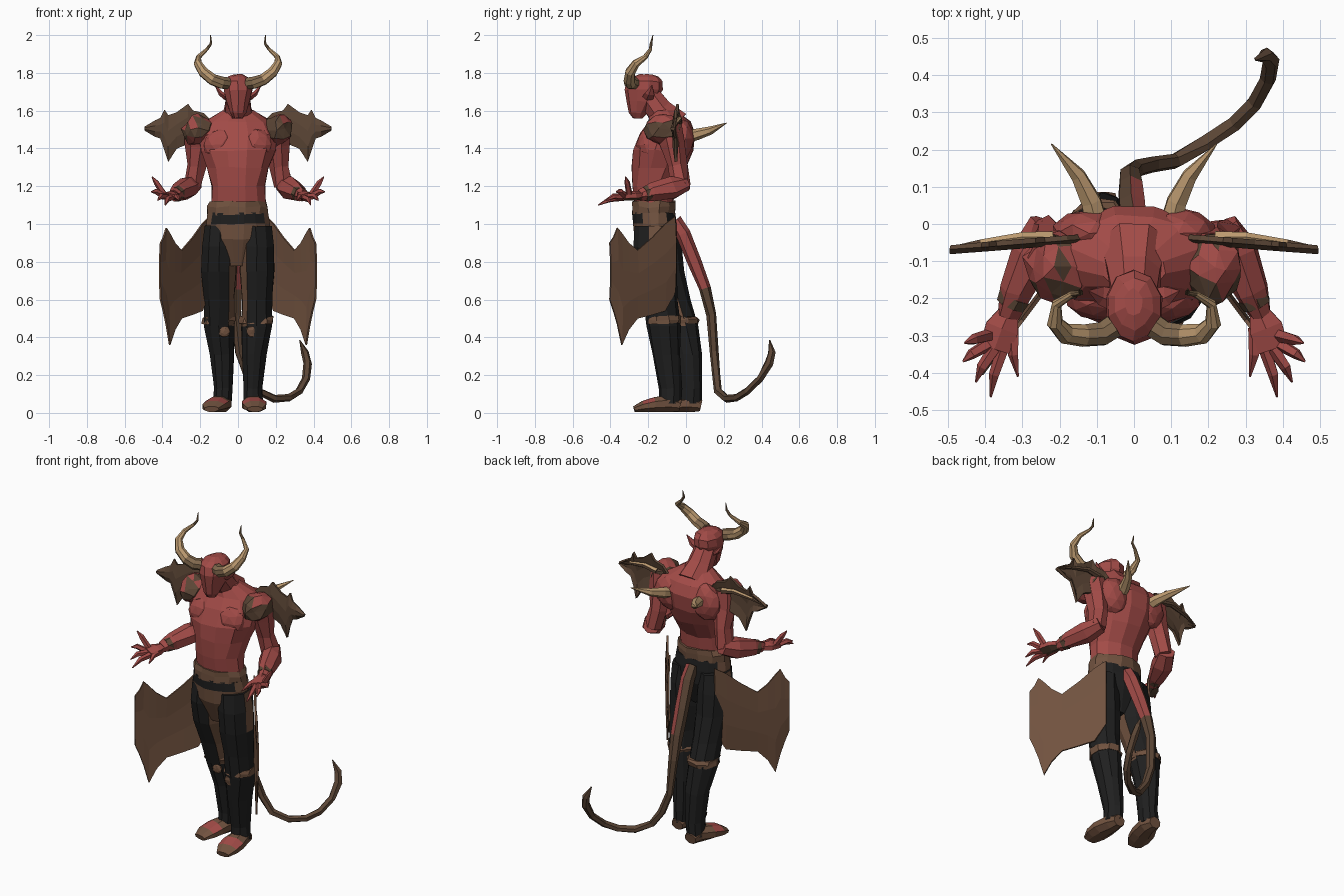
import bpy, bmesh, math, random
from mathutils import Vector, Matrix

random.seed(4)
if "Cube" in bpy.data.objects:
    bpy.data.objects.remove(bpy.data.objects["Cube"], do_unlink=True)


def material(name, r, g, b):
    m = bpy.data.materials.new(name)
    m.use_nodes = True
    m.diffuse_color = (r, g, b, 1)
    m.node_tree.nodes["Principled BSDF"].inputs["Base Color"].default_value = (r, g, b, 1)
    return m


RED = material("red skin", .36, .07, .063)
BROWN = material("brown leather", .165, .085, .05)
DARK = material("dark brown hide", .105, .06, .036)
BLACK = material("black cloth", .014, .014, .014)
TAN = material("tan horn", .5, .32, .16)
UMBER = material("horn base", .22, .14, .075)


def finish(bm, name, mats, rule=None, jitter=0.0):
    """Turn a bmesh into a flat shaded object; rule(center, normal) picks the slot."""
    for v in bm.verts:
        v.co += Vector([random.uniform(-jitter, jitter) for _ in range(3)])
    bmesh.ops.recalc_face_normals(bm, faces=bm.faces)
    bm.normal_update()
    if rule:
        for f in bm.faces:
            f.material_index = int(rule(f.calc_center_median(), f.normal))
    me = bpy.data.meshes.new(name)
    bm.to_mesh(me)
    bm.free()
    for m in mats:
        me.materials.append(m)
    ob = bpy.data.objects.new(name, me)
    bpy.context.collection.objects.link(ob)
    return ob


def tube(name, path, radii, mats, sides=8, flat=False, rule=None, jitter=0.0):
    """Loft rings along a path; a radius is a number or a (wide, deep) pair."""
    bm = bmesh.new()
    pts = [Vector(p) for p in path]
    u, rings = None, []
    for i, p in enumerate(pts):
        t = (pts[min(i + 1, len(pts) - 1)] - pts[max(i - 1, 0)]).normalized()
        if flat:
            u, v = Vector((1, 0, 0)), Vector((0, 1, 0))
        else:
            u = u or Vector((0, 1, 0) if abs(t.x) > .7 else (1, 0, 0))
            u = (u - t * u.dot(t)).normalized()
            v = t.cross(u)
        r = radii[i]
        a, b = r if isinstance(r, tuple) else (r, r)
        angles = [(k + .5) * math.tau / sides for k in range(sides)]
        rings.append([bm.verts.new(p + u * a * math.cos(w) + v * b * math.sin(w)) for w in angles])
    for lo, hi in zip(rings, rings[1:]):
        for k in range(sides):
            n = (k + 1) % sides
            bm.faces.new((lo[k], lo[n], hi[n], hi[k]))
    bm.faces.new(rings[0])
    bm.faces.new(rings[-1])
    return finish(bm, name, mats, rule, jitter)


def blob(name, center, size, mats, rule=None, jitter=.004):
    bm = bmesh.new()
    bmesh.ops.create_icosphere(bm, subdivisions=2, radius=1,
                               matrix=Matrix.Translation(center) @ Matrix.Diagonal((*size, 1)))
    return finish(bm, name, mats, rule, jitter)


def membrane(name, columns, place, bulge, mats, thickness):
    """Ragged sheet from (x, top, bottom) columns, bowed in the middle."""
    bm = bmesh.new()
    grid = [[bm.verts.new(place(x, lo + (hi - lo) * k / 3, bulge * (k in (1, 2)))) for k in range(4)]
            for x, hi, lo in columns]
    for a, b in zip(grid, grid[1:]):
        for k in range(3):
            bm.faces.new((a[k], b[k], b[k + 1], a[k + 1]))
    ob = finish(bm, name, mats)
    mod = ob.modifiers.new("thickness", "SOLIDIFY")
    mod.thickness, mod.offset = thickness, 0
    return ob


# Torso and neck
tube("torso",
     [(0, -.17, 1.09), (0, -.175, 1.2), (0, -.145, 1.3), (0, -.125, 1.39), (0, -.1, 1.48),
      (0, -.09, 1.54), (0, -.12, 1.6)],
     [(.15, .1), (.145, .115), (.17, .145), (.205, .165), (.22, .15), (.185, .115), (.085, .07)],
     [RED], sides=12, flat=True, jitter=.005)
tube("neck", [(0, -.07, 1.52), (0, -.14, 1.6), (0, -.2, 1.68)], [.1, .075, .065], [RED], jitter=.003)

# Head with brow
tube("head",
     [(0, -.255, 1.56), (0, -.25, 1.59), (0, -.235, 1.65), (0, -.225, 1.71), (0, -.22, 1.755),
      (0, -.215, 1.78), (0, -.21, 1.79)],
     [(.025, .025), (.045, .05), (.066, .082), (.08, .1), (.074, .095), (.052, .07), (.025, .035)],
     [RED], sides=10, flat=True, jitter=.003)
tube("brow", [(-.06, -.28, 1.735), (0, -.308, 1.715), (.06, -.28, 1.735)], [.012, .015, .012], [RED], sides=5)

# Belt and pelvis
tube("belt", [(0, -.17, 1.05), (0, -.17, 1.09), (0, -.17, 1.12)],
     [(.165, .115), (.165, .118), (.152, .114)], [BROWN], sides=12, flat=True, jitter=.006)
tube("trousers_top", [(0, -.15, .78), (0, -.16, .92), (0, -.165, 1.0), (0, -.17, 1.06)],
     [(.08, .06), (.16, .112), (.17, .116), (.162, .114)], [BLACK, BROWN], sides=16, flat=True, jitter=.003,
     rule=lambda c, n: c.z < .97 and abs(n.x) < .6 and n.y < 0 or abs(n.x) > .8)

# Legs: the left one stands forward of the right
legs = {
    1: [(.095, -.165, .99), (.1, -.16, .88), (.1, -.155, .75), (.1, -.135, .6), (.1, -.118, .46),
        (.085, -.105, .31), (.078, -.085, .13), (.08, -.085, .05)],
    -1: [(-.095, -.15, .99), (-.1, -.14, .88), (-.102, -.12, .75), (-.1, -.07, .6), (-.1, -.025, .46),
         (-.085, .01, .31), (-.08, .025, .13), (-.085, .025, .05)],
}
leg_radii = [(.085, .105), (.095, .115), (.095, .108), (.085, .092), (.084, .09), (.068, .076), (.05, .062), (.052, .06)]
for s, side in ((1, "left"), (-1, "right")):
    path = legs[s]
    tube(side + "_leg", path, leg_radii, [BLACK, BROWN], sides=10, flat=True, jitter=.004,
         rule=lambda c, n: c.z > .5 and n.y < 0 and n.x * s < -.7 or c.z > .8 and n.x * s > .9
         or c.z > .94 and n.y < 0 and n.x * s > .5)
    knee = Vector(path[4])
    tube(side + "_knee_strap", [knee + Vector((0, 0, h)) for h in (.012, .032, .05)],
         [.089, .093, .087], [BROWN], sides=9, jitter=.008)
    blob(side + "_knee_patch", knee + Vector((-.025 * s, -.068, -.025)), (.032, .018, .035), [BROWN])
    # Foot with a red toe patch
    ankle = Vector(path[-1])
    out = .01 if s > 0 else -.055
    tube(side + "_foot",
         [(ankle.x, ankle.y + .055, .038), (ankle.x, ankle.y, .05), (ankle.x + out * .5, ankle.y - .08, .044),
          (ankle.x + out * .8, ankle.y - .14, .034), (ankle.x + out, ankle.y - .19, .02)],
         [(.038, .032), (.055, .05), (.07, .042), (.066, .032), (.042, .016)], [BROWN, RED], sides=8,
         rule=lambda c, n: n.z > .75 and ankle.y - .15 < c.y < ankle.y - .08)

# Hip membranes, flaring outward and forward
flap = [(.15, 1.04, .64), (.19, 1.0, .54), (.24, .93, .52), (.30, .86, .5), (.335, .9, .44),
        (.362, .95, .36), (.38, .98, .47), (.395, .93, .54), (.41, .9, .6)]
# Ragged shoulder wings
wing = [(.14, 1.54, 1.46), (.18, 1.585, 1.41), (.24, 1.6, 1.4), (.265, 1.635, 1.425), (.325, 1.59, 1.4),
        (.37, 1.575, 1.33), (.39, 1.605, 1.4), (.41, 1.56, 1.455), (.44, 1.545, 1.465), (.495, 1.51, 1.5)]

for s, side in ((1, "left"), (-1, "right")):
    def mir(*pts):
        return [(s * x, y, z) for x, y, z in pts]

    membrane(side + "_hip_membrane", flap,
             lambda x, z, b: (s * (x + b), -.085 - (x - .17) * 1.33 + b, z), .005, [BROWN], .01)
    membrane(side + "_shoulder_wing", wing,
             lambda x, z, b: (s * x, -.035 - (x - .15) * .08 - b, z), .012, [DARK], .014)
    tube(side + "_wing_spine", mir((.22, -.035, 1.54), (.3, -.035, 1.555), (.41, -.05, 1.535), (.48, -.06, 1.508)),
         [.018, .015, .01, .003], [TAN, DARK], sides=6, rule=lambda c, n: n.z < .2 or abs(c.x) > .4)
    blob(side + "_shoulder_guard", (s * .21, -.115, 1.5), (.085, .1, .082), [DARK, RED],
         rule=lambda c, n: n.z < -.6 or n.z > .3 and n.x * s > .3 or n.z > .85, jitter=.011)

    # Chest and back muscles
    blob(side + "_chest_muscle", (s * .085, -.2, 1.42), (.1, .06, .085), [RED])
    blob(side + "_shoulder_blade", (s * .12, -.025, 1.45), (.1, .065, .11), [RED])

    # Arm, wrist band and hand
    tube(side + "_upper_arm", mir((.215, -.09, 1.52), (.215, -.07, 1.42), (.22, -.045, 1.31), (.24, -.03, 1.2)),
         [.075, .063, .053, .05], [RED], sides=7, jitter=.006)
    tube(side + "_forearm", mir((.235, -.005, 1.215), (.275, -.08, 1.19), (.315, -.18, 1.168), (.34, -.245, 1.15)),
         [.046, .06, .048, .03], [RED], sides=7, jitter=.005)
    tube(side + "_wrist_band", mir((.32, -.195, 1.163), (.332, -.22, 1.157)), [.045, .04], [DARK], sides=7)
    tube(side + "_palm", mir((.335, -.235, 1.152), (.355, -.28, 1.15), (.375, -.335, 1.145)),
         [(.03, .024), (.052, .026), (.047, .02)], [RED, DARK], sides=6, rule=lambda c, n: n.z < -.9)
    for k, (base, tip) in enumerate((((.325, -.28, 1.145), (.312, -.41, 1.125)),
                                     ((.35, -.33, 1.14), (.385, -.465, 1.1)),
                                     ((.375, -.335, 1.145), (.425, -.425, 1.125)),
                                     ((.395, -.325, 1.15), (.46, -.37, 1.17)),
                                     ((.39, -.3, 1.155), (.455, -.32, 1.25)))):
        b, t = Vector(base), Vector(tip)
        mid = b.lerp(t, .55) + Vector((.006, 0, .012))
        tube(f"{side}_finger_{k + 1}", mir(b, mid, t), [.018, .015, .003], [RED], sides=5)

    # Pointed ear
    tube(side + "_ear", mir((.06, -.2, 1.67), (.09, -.19, 1.69), (.122, -.18, 1.735)),
         [(.032, .018), (.028, .014), .002], [RED], sides=5)

    # Curling head horn
    tube(side + "_horn",
         mir((.055, -.275, 1.745), (.085, -.295, 1.748), (.135, -.3, 1.765), (.185, -.295, 1.805),
             (.213, -.265, 1.85), (.208, -.215, 1.885), (.165, -.188, 1.925), (.143, -.185, 1.955), (.145, -.175, 2.0)),
         [.034, .034, .031, .028, .022, .014, .009, .007, .002], [TAN, UMBER], sides=8,
         rule=lambda c, n: abs(c.x) < .11 and c.z < 1.8 or c.z > 1.93)

    # Back spike
    tube(side + "_back_spike", mir((.1, 0, 1.46), (.115, .06, 1.475), (.15, .13, 1.495), (.222, .215, 1.535)),
         [.034, .03, .022, .002], [TAN], sides=6)

# Tail
tube("tail",
     [(0, -.06, 1.02), (0, -.015, .95), (-.005, .045, .8), (-.01, .1, .66), (-.01, .135, .52), (.005, .15, .32),
      (.05, .16, .2), (.11, .17, .115), (.19, .215, .075), (.27, .27, .08), (.325, .325, .115),
      (.36, .39, .18), (.368, .44, .26), (.355, .455, .32), (.325, .44, .385)],
     [.035, .042, .04, .034, .027, .022, .022, .022, .021, .021, .021, .02, .024, .02, .003],
     [DARK, RED], sides=6, jitter=.003,
     rule=lambda c, n: .64 < c.z < 1.0 and n.x > .2)
